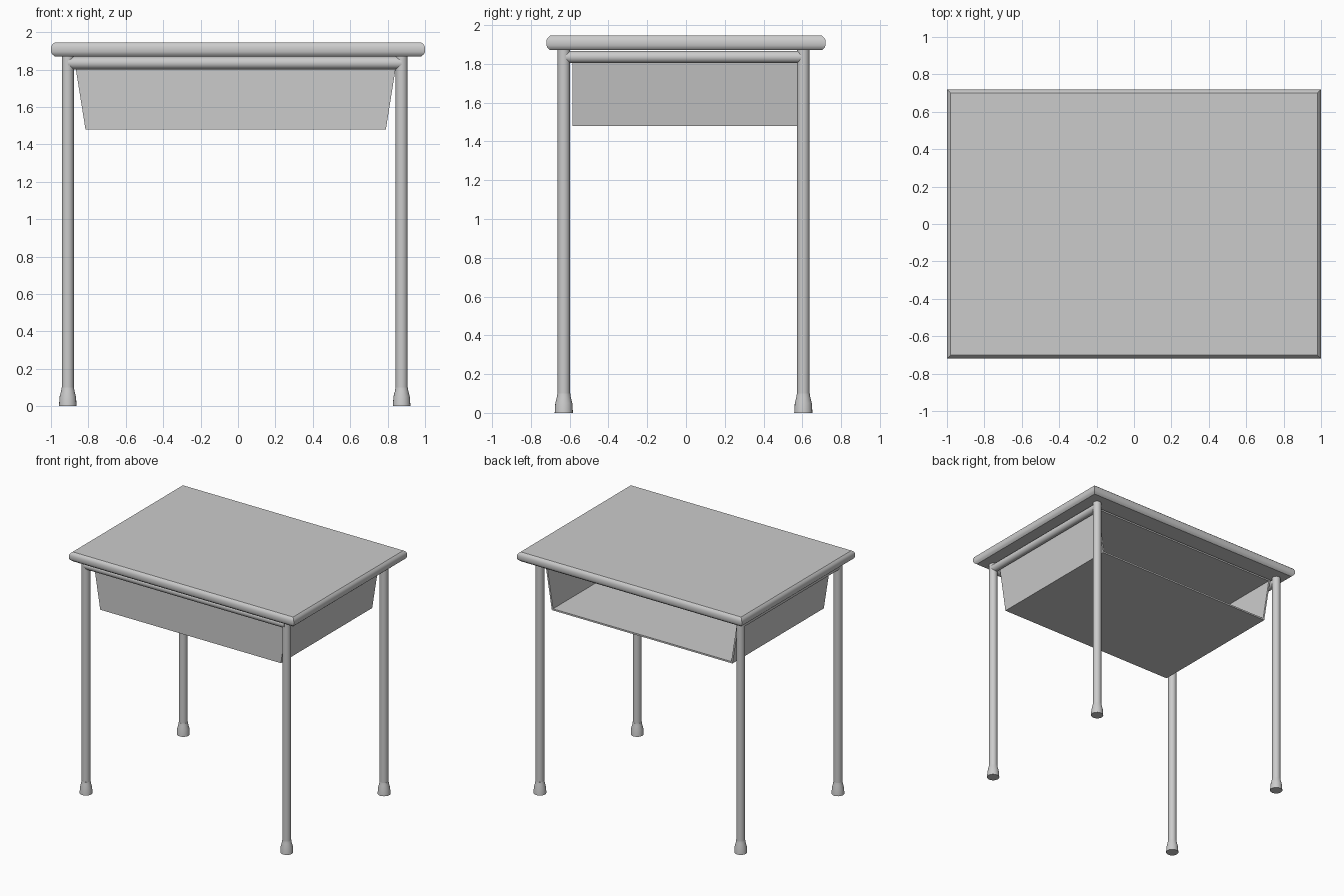
import bpy
import bmesh
import math
from mathutils import Vector

cube = bpy.data.objects.get("Cube")
if cube:
    bpy.data.objects.remove(cube, do_unlink=True)

grey = bpy.data.materials.new("plain grey")
grey.use_nodes = True
COLOUR = (0.6, 0.6, 0.6, 1)
grey.diffuse_color = COLOUR
grey.node_tree.nodes["Principled BSDF"].inputs["Base Color"].default_value = COLOUR


def loft(name, rings, smooth=True):
    """Skin matching closed rings of points and cap both ends."""
    bm = bmesh.new()
    loops = [[bm.verts.new(p) for p in ring] for ring in rings]
    n = len(loops[0])
    for a, b in zip(loops, loops[1:]):
        for i in range(n):
            j = (i + 1) % n
            bm.faces.new((a[i], a[j], b[j], b[i]))
    bm.faces.new(loops[0])
    bm.faces.new(loops[-1])
    bmesh.ops.recalc_face_normals(bm, faces=bm.faces)
    mesh = bpy.data.meshes.new(name)
    bm.to_mesh(mesh)
    bm.free()
    mesh.materials.append(grey)
    obj = bpy.data.objects.new(name, mesh)
    bpy.context.collection.objects.link(obj)
    if smooth:
        bpy.ops.object.select_all(action="DESELECT")
        obj.select_set(True)
        bpy.context.view_layer.objects.active = obj
        bpy.ops.object.shade_smooth_by_angle(angle=math.radians(40))
    return obj


def tube(name, start, axis, sections, sides=20):
    """Round part along an axis; sections are (distance, radius)."""
    turn = Vector((0, 0, 1)).rotation_difference(Vector(axis))
    rings = []
    for d, r in sections:
        angles = [2 * math.pi * i / sides for i in range(sides)]
        rings.append([Vector(start) + turn @ Vector((r * math.cos(a), r * math.sin(a), d))
                      for a in angles])
    return loft(name, rings)


# Table top with rounded edge and mitred corners
EDGE = [(0.02, 1.87), (0.006, 1.882), (0, 1.895), (0, 1.92), (0.006, 1.933), (0.02, 1.945)]
loft("table_top", [[(sx * (1 - d), sy * (0.72 - d), z)
                    for sx, sy in ((-1, -1), (1, -1), (1, 1), (-1, 1))] for d, z in EDGE])

# Legs with flared feet
LEG_X = {"right": -0.91, "left": 0.875}
LEG_Y = {"front": -0.63, "back": 0.605}
for side, x in LEG_X.items():
    for end, y in LEG_Y.items():
        tube(f"{end}_{side}_leg", (x, y, 0.09), (0, 0, 1), [(0, 0.032), (1.785, 0.032)])
        tube(f"{end}_{side}_foot", (x, y, 0), (0, 0, 1),
             [(0, 0.047), (0.05, 0.044), (0.08, 0.036), (0.1, 0.033)])

# Rails under the top: both sides and the front
RAIL_Z = 1.835
for side, x in LEG_X.items():
    tube(f"{side}_rail", (x, -0.63, RAIL_Z), (0, 1, 0), [(0, 0.031), (1.235, 0.031)])
tube("front_rail", (-0.91, -0.63, RAIL_Z), (1, 0, 0), [(0, 0.034), (1.785, 0.034)])

# Book tray: tapered box, closed at the front and open at the back
FRONT, BACK, WALL = -0.585, 0.575, 0.013
LOW, HIGH = 1.48, 1.855
MID = -0.0125


def half_width(z):
    return 0.803 + (z - LOW) * 0.16


def tray_panel(name, section, y0, y1):
    loft(name, [[(x, y, z) for x, z in section] for y in (y0, y1)], smooth=False)


def slab(z0, z1):
    a, b = half_width(z0), half_width(z1)
    return [(MID - a, z0), (MID + a, z0), (MID + b, z1), (MID - b, z1)]


tray_panel("tray_floor", slab(LOW, LOW + WALL), FRONT, BACK)
tray_panel("tray_lid", slab(HIGH - WALL, HIGH), FRONT, BACK)
tray_panel("tray_front", slab(LOW, HIGH), FRONT, FRONT + WALL)
for side, s in (("right", -1), ("left", 1)):
    a, b = half_width(LOW), half_width(HIGH)
    tray_panel(f"tray_{side}_wall",
               [(MID + s * a, LOW), (MID + s * b, HIGH),
                (MID + s * (b - WALL), HIGH), (MID + s * (a - WALL), LOW)], FRONT, BACK)
